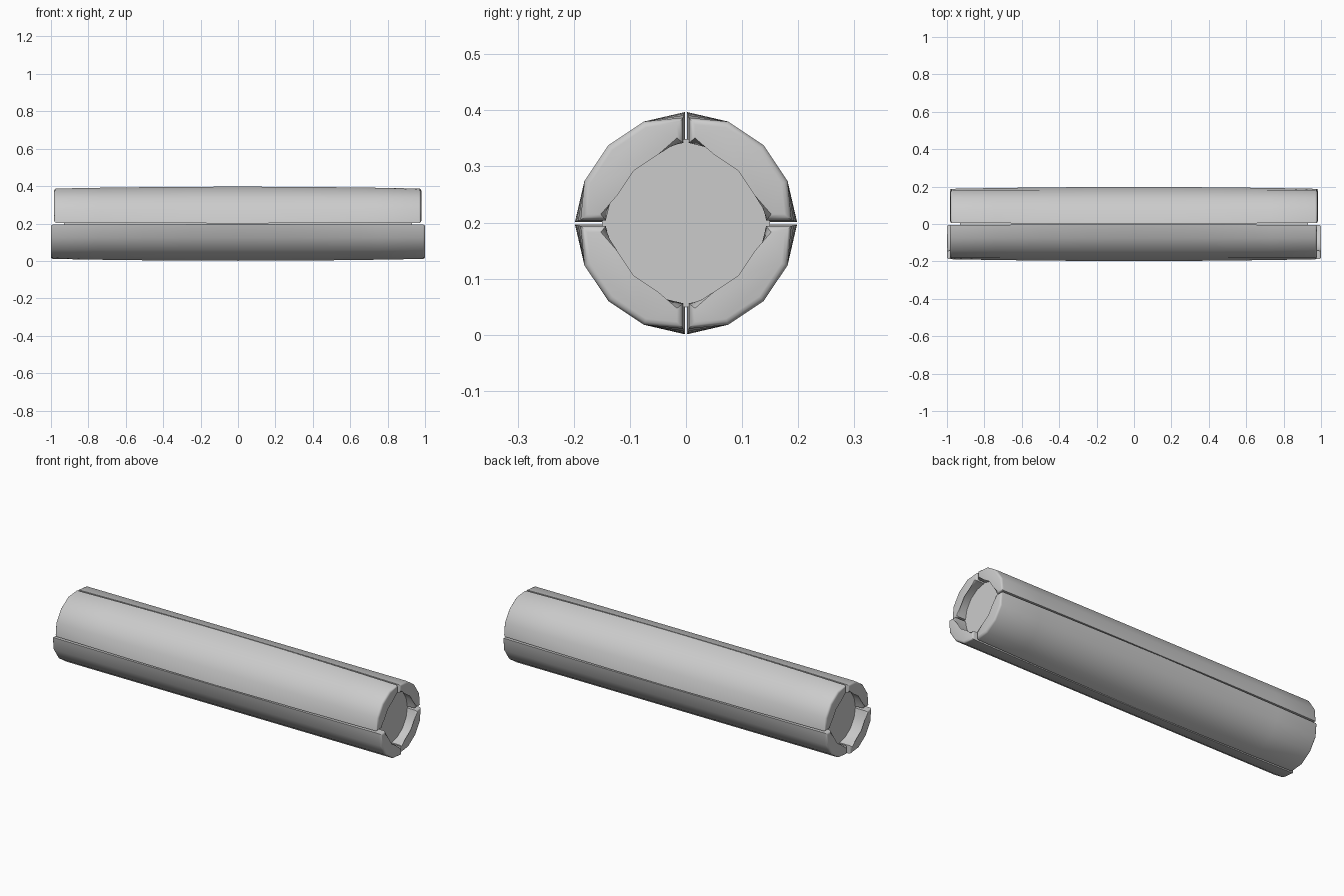
import bpy, bmesh, math

if "Cube" in bpy.data.objects:
    bpy.data.objects.remove(bpy.data.objects["Cube"])

CZ = 0.199            # height of the log axis
R_OUT, R_IN = 0.196, 0.143
STEPS = 4             # flat sides per quarter


def finish(bm, name):
    bmesh.ops.recalc_face_normals(bm, faces=bm.faces)
    me = bpy.data.meshes.new(name)
    bm.to_mesh(me)
    bm.free()
    ob = bpy.data.objects.new(name, me)
    bpy.context.collection.objects.link(ob)
    bpy.ops.object.select_all(action='DESELECT')
    ob.select_set(True)
    bpy.context.view_layer.objects.active = ob
    bpy.ops.object.shade_smooth_by_angle(angle=math.radians(35))
    return ob


def ring(bm, x, t, start):
    """Quarter-ring section; t is 0 at mid length and 1 at the ends."""
    r_seam = 0.198 - 0.010 * t * t
    gap = 0.002 + 0.003 * t
    pts = []
    for radius, order in ((R_OUT, range(STEPS + 1)), (R_IN, range(STEPS, -1, -1))):
        for i in order:
            r = r_seam if radius == R_OUT and i in (0, STEPS) else radius
            a = i * math.pi / 2 / STEPS
            if i == 0:
                a += gap / r
            elif i == STEPS:
                a -= gap / r
            pts.append(bm.verts.new((x, r * math.cos(a + start), CZ + r * math.sin(a + start))))
    return pts


def shell(name, start, x0, x1):
    bm = bmesh.new()
    n = 8
    rings = []
    for k in range(n + 1):
        u = k / n
        rings.append(ring(bm, x0 + (x1 - x0) * u, abs(2 * u - 1), start))
    for a, b in zip(rings, rings[1:]):
        for i in range(len(a)):
            j = (i + 1) % len(a)
            bm.faces.new((a[i], a[j], b[j], b[i]))
    caps = [bm.faces.new(rings[0]), bm.faces.new(rings[-1])]
    # rounded end rims
    edges = list({e for f in caps for e in f.edges})
    bmesh.ops.bevel(bm, geom=edges, offset=0.011, segments=3, profile=0.5, affect='EDGES')
    return finish(bm, name)


# four bark shells: start angle, left end, right end
for name, quarter, x0, x1 in (
        ("upper_back_shell", 0, -0.98, 0.98),
        ("upper_front_shell", 1, -0.983, 0.978),
        ("lower_front_shell", 2, -1.0, 1.0),
        ("lower_back_shell", 3, -0.985, 0.985)):
    shell(name, quarter * math.pi / 2, x0, x1)

# recessed inner core
bm = bmesh.new()
bmesh.ops.create_cone(bm, cap_ends=True, segments=16, radius1=0.15, radius2=0.15, depth=1.86)
core = finish(bm, "core")
core.rotation_euler = (0, math.pi / 2, 0)
core.location = (0, 0, CZ)
